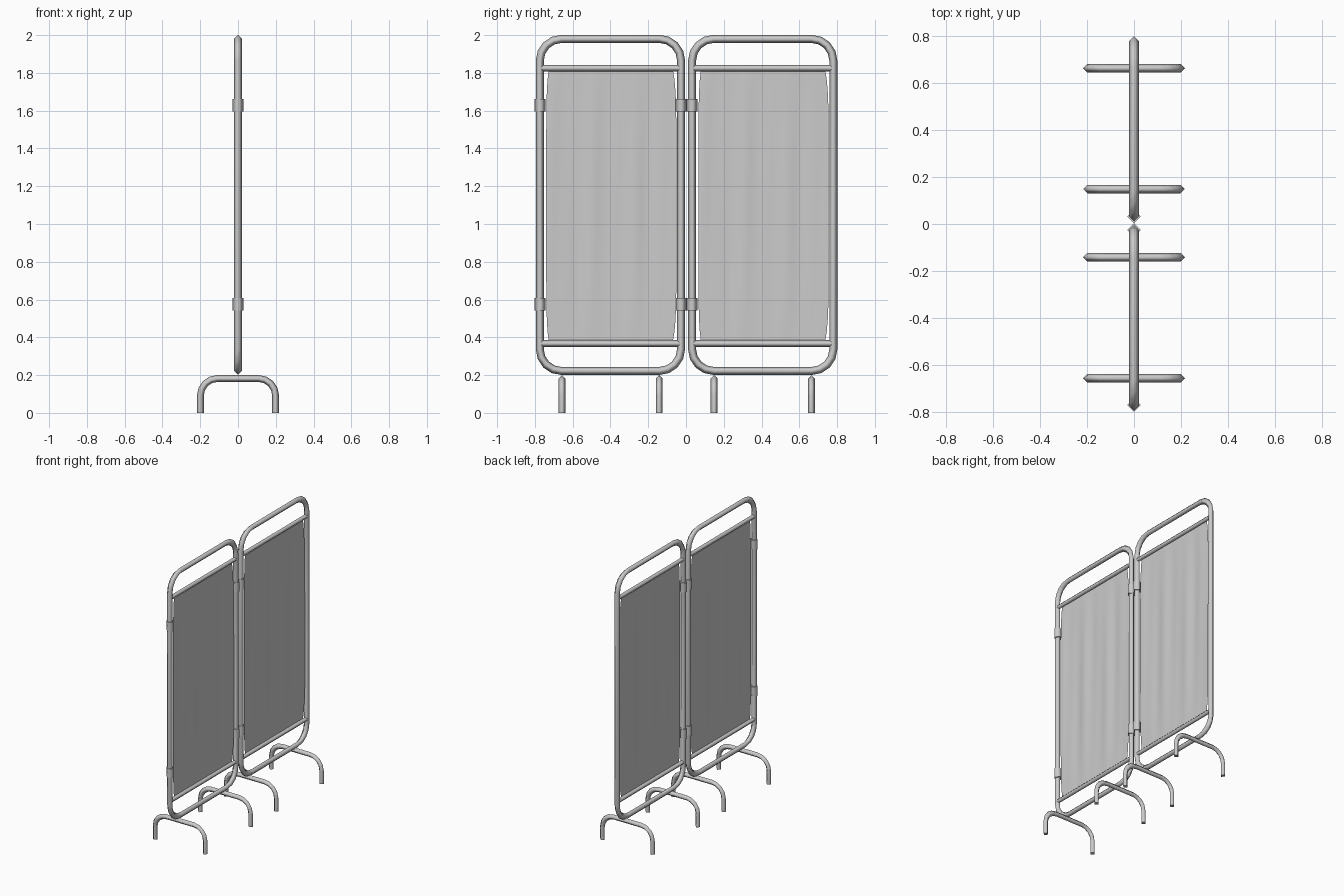
import bpy, bmesh, math
from mathutils import Vector

cube = bpy.data.objects.get("Cube")
if cube:
    bpy.data.objects.remove(cube, do_unlink=True)

grey = bpy.data.materials.new("light grey")
grey.use_nodes = True
grey.diffuse_color = (0.6, 0.6, 0.6, 1)
grey.node_tree.nodes["Principled BSDF"].inputs["Base Color"].default_value = (0.6, 0.6, 0.6, 1)

X, Y = Vector((1, 0, 0)), Vector((0, 1, 0))
WIDTH = 0.748             # between the centres of a panel's uprights
LOW, HIGH = 0.222, 1.98   # centres of the frame's bottom and top rails


def finish(name, bm):
    bmesh.ops.recalc_face_normals(bm, faces=bm.faces)
    mesh = bpy.data.meshes.new(name)
    bm.to_mesh(mesh)
    bm.free()
    mesh.materials.append(grey)
    ob = bpy.data.objects.new(name, mesh)
    bpy.context.collection.objects.link(ob)
    return ob


def tube(name, path, normal, radius, closed=False):
    """Sweep a four-sided section along a flat path, mitring the corners."""
    bm = bmesh.new()
    path = [Vector(p) for p in path]
    n = len(path)
    rings = []
    for i, p in enumerate(path):
        before = path[i - 1] if i or closed else None
        after = path[(i + 1) % n] if i < n - 1 or closed else None
        a = (p - before).normalized() if before is not None else (after - p).normalized()
        b = (after - p).normalized() if after is not None else a
        t = (a + b).normalized()
        side = t.cross(normal) / t.dot(a)
        rings.append([bm.verts.new(p + d * radius) for d in (normal, side, -normal, -side)])
    for i in range(n if closed else n - 1):
        r, s = rings[i], rings[(i + 1) % n]
        for k in range(4):
            m = (k + 1) % 4
            bm.faces.new((r[k], r[m], s[m], s[k])).smooth = True
    if not closed:
        for end in (rings[0], rings[-1]):
            # Separate cap vertices keep the rims sharp
            bm.faces.new([bm.verts.new(v.co) for v in end])
    return finish(name, bm)


def arc(cu, cv, radius, start, end, steps=4):
    """Points of an arc in a flat (u, v) plane, angles in quarter turns."""
    angles = [(start + (end - start) * i / steps) * math.pi / 2 for i in range(steps + 1)]
    return [(cu + radius * math.cos(a), cv + radius * math.sin(a)) for a in angles]


def frame(name, y0):
    r = 0.115
    left, right = y0 + r, y0 + WIDTH - r
    outline = (arc(right, HIGH - r, r, 0, 1) + arc(left, HIGH - r, r, 1, 2)
               + arc(left, LOW + r, r, 2, 3) + arc(right, LOW + r, r, 3, 4))
    tube(name, [(0, y, z) for y, z in outline], X, 0.021, closed=True)


def foot(name, y):
    r, half, top = 0.09, 0.199, 0.182
    outline = ([(half, 0)] + arc(half - r, top - r, r, 0, 1)
               + arc(r - half, top - r, r, 1, 2) + [(-half, 0)])
    tube(name, [(x, y, z) for x, z in outline], Y, 0.018)


def sheet(name, y0):
    """Hanging cloth with soft vertical folds, pulled in at its corners."""
    bm = bmesh.new()
    cols, rows = 40, 24
    bottom, top = 0.37, 1.825
    grid = []
    for j in range(rows + 1):
        v = j / rows
        pinch = abs(2 * v - 1) ** 8
        hang = math.sin(math.pi * v) ** 0.5
        left = 0.034 + 0.014 * pinch
        right = 0.723 - 0.02 * pinch
        row = []
        for i in range(cols + 1):
            u = i / cols
            fold = math.sin(u * 21 + 0.8 * v) + 0.6 * math.sin(u * 37 + 2 - 1.5 * v)
            row.append(bm.verts.new((0.003 * fold * hang, y0 + left + (right - left) * u,
                                     bottom + (top - bottom) * v)))
        grid.append(row)
    for a, b in zip(grid, grid[1:]):
        for i in range(cols):
            bm.faces.new((a[i], a[i + 1], b[i + 1], b[i])).smooth = True
    finish(name, bm)


# Two panels: frame, crossbars, cloth and feet
for side, y0 in (("right", -0.774), ("left", 0.032)):
    frame(side + "_frame", y0)
    for level, z in (("upper", 1.825), ("lower", 0.367)):
        tube(f"{side}_{level}_crossbar", [(0, y0 + 0.004, z), (0, y0 + WIDTH - 0.004, z)], X, 0.018)
    sheet(side + "_cloth", y0)
    foot(side + "_front_foot", y0 + 0.117)
    foot(side + "_rear_foot", y0 + 0.632)

# Hinge collars on the outer front post and the two meeting posts
for post, y in (("outer", -0.772), ("middle_front", -0.026), ("middle_rear", 0.032)):
    for level, z in (("upper", 1.628), ("lower", 0.575)):
        tube(f"{post}_{level}_collar", [(0, y, z - 0.033), (0, y, z + 0.033)], X, 0.029)
